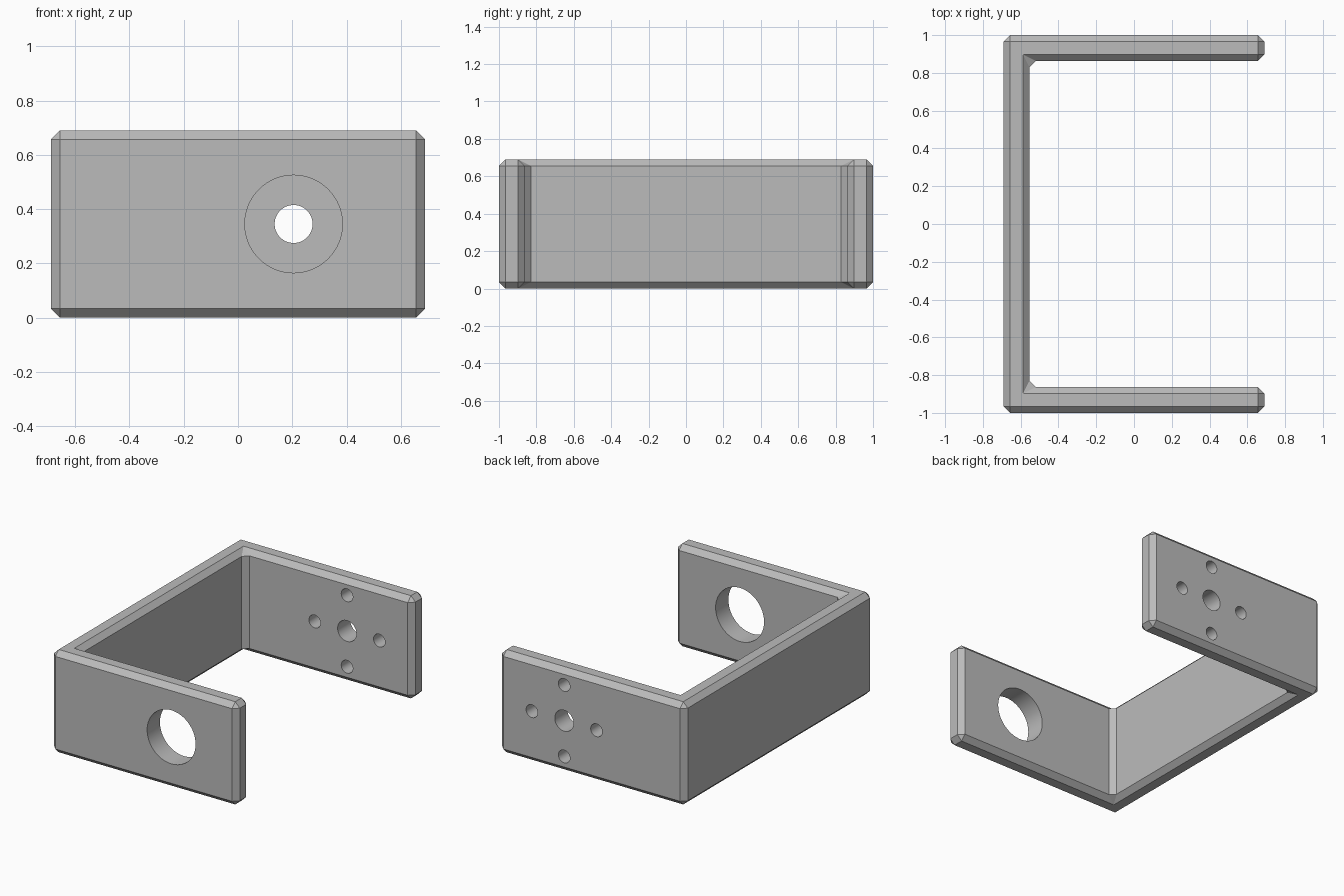
import bpy, bmesh, math

cube = bpy.data.objects.get("Cube")
if cube:
    bpy.data.objects.remove(cube, do_unlink=True)

HALF_X, HALF_Y, HEIGHT = 0.69, 1.0, 0.69
WALL, CHAMFER = 0.136, 0.034
HOLE_X, HOLE_Z = 0.205, HEIGHT / 2

# Material
grey = bpy.data.materials.new("grey metal")
grey.use_nodes = True
colour = (0.5, 0.5, 0.5, 1)
grey.diffuse_color = colour
grey.node_tree.nodes["Principled BSDF"].inputs["Base Color"].default_value = colour

# C-shaped bracket: extruded profile with every edge chamfered
inner_x, inner_y = -HALF_X + WALL, HALF_Y - WALL
profile = [(-HALF_X, -HALF_Y), (HALF_X, -HALF_Y), (HALF_X, -inner_y), (inner_x, -inner_y),
           (inner_x, inner_y), (HALF_X, inner_y), (HALF_X, HALF_Y), (-HALF_X, HALF_Y)]
bm = bmesh.new()
base = bm.faces.new([bm.verts.new((x, y, 0)) for x, y in profile])
extruded = bmesh.ops.extrude_face_region(bm, geom=[base], use_keep_orig=True)
top = [v for v in extruded["geom"] if isinstance(v, bmesh.types.BMVert)]
bmesh.ops.translate(bm, verts=top, vec=(0, 0, HEIGHT))
bmesh.ops.recalc_face_normals(bm, faces=bm.faces)
bmesh.ops.bevel(bm, geom=bm.edges[:], offset=CHAMFER, segments=1,
                profile=0.5, affect='EDGES', clamp_overlap=True)
mesh = bpy.data.meshes.new("bracket")
bm.to_mesh(mesh)
bm.free()
mesh.materials.append(grey)
bracket = bpy.data.objects.new("bracket", mesh)
bpy.context.collection.objects.link(bracket)
bpy.context.view_layer.objects.active = bracket


def drill(radius, side, dx=0, dz=0):
    """Cut a round hole through the front (-1) or back (1) arm."""
    bpy.ops.mesh.primitive_cylinder_add(
        vertices=64, radius=radius, depth=WALL * 2, rotation=(math.pi / 2, 0, 0),
        location=(HOLE_X + dx, side * (HALF_Y - WALL / 2), HOLE_Z + dz))
    cutter = bpy.context.object
    cutter.name = "hole_cutter"
    cutter.hide_render = True
    cutter.data.materials.append(grey)
    bpy.context.view_layer.objects.active = bracket
    cut = bracket.modifiers.new("hole", 'BOOLEAN')
    cut.operation, cut.solver, cut.object = 'DIFFERENCE', 'EXACT', cutter
    bpy.ops.object.modifier_apply(modifier=cut.name)
    bpy.data.objects.remove(cutter, do_unlink=True)


# Large access hole in front, shaft hole and four screw holes at the back
drill(0.18, -1)
drill(0.07, 1)
for dx, dz in [(1, 0), (-1, 0), (0, 1), (0, -1)]:
    drill(0.043, 1, dx * 0.24, dz * 0.24)

bpy.ops.object.select_all(action='DESELECT')
bracket.select_set(True)
bpy.context.view_layer.objects.active = bracket
bpy.ops.object.shade_smooth_by_angle(angle=math.radians(25))
